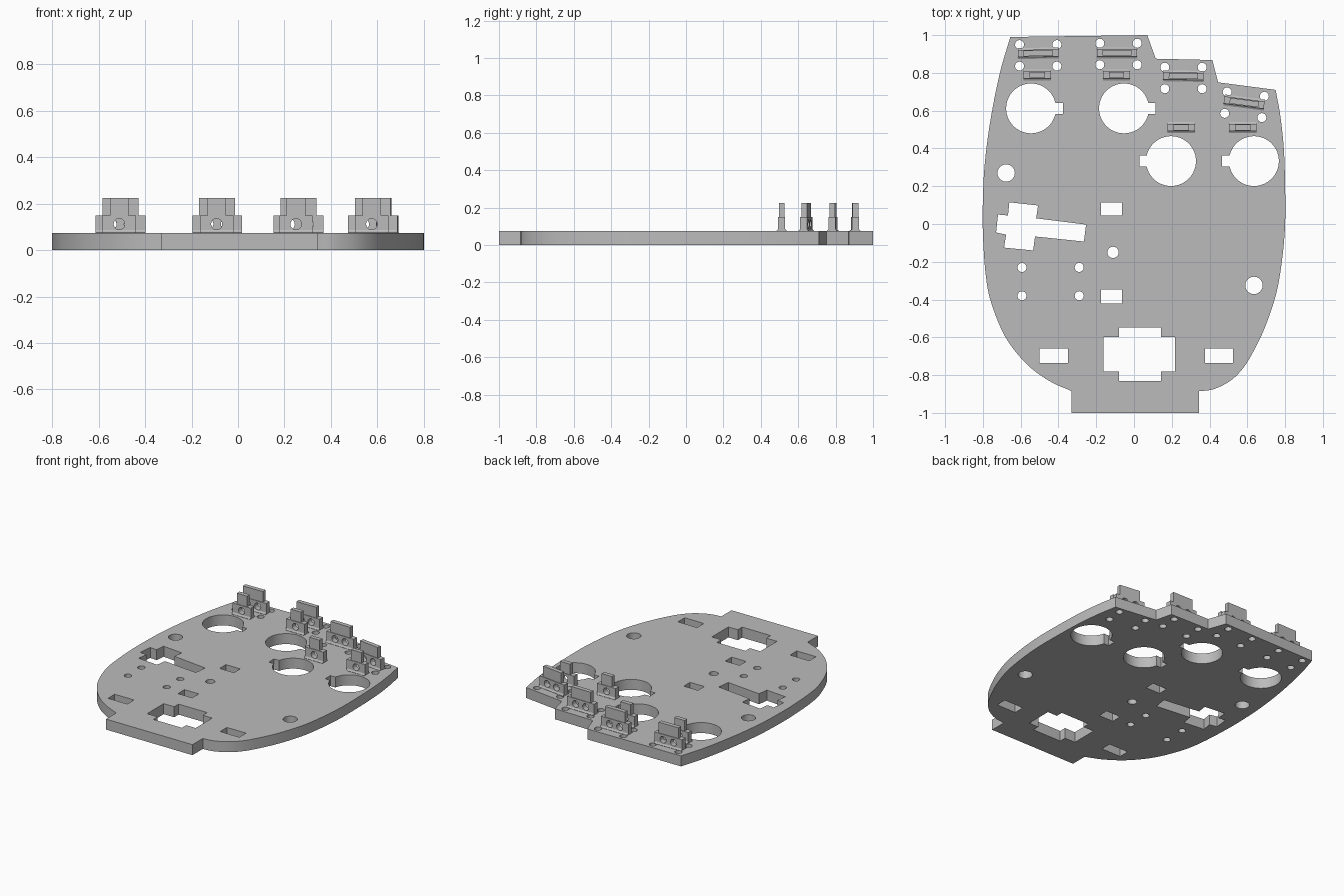
import bpy, bmesh, math
from mathutils import Vector, Matrix

cube = bpy.data.objects.get("Cube")
if cube:
    bpy.data.objects.remove(cube)

grey = bpy.data.materials.new("plain grey")
grey.use_nodes = True
colour = (0.5, 0.5, 0.5, 1)
grey.diffuse_color = colour
grey.node_tree.nodes["Principled BSDF"].inputs["Base Color"].default_value = colour

T = 0.074      # plate thickness
TOP = 0.225    # top of the brackets


def slab(name, loops, depth):
    """Flat sheet with holes, first loop is the outline, centred on its own z."""
    curve = bpy.data.curves.new(name, 'CURVE')
    curve.dimensions = '2D'
    curve.fill_mode = 'BOTH'
    curve.extrude = depth / 2
    for loop in loops:
        s = curve.splines.new('POLY')
        s.points.add(len(loop) - 1)
        for p, (x, y) in zip(s.points, loop):
            p.co = (x, y, 0, 1)
        s.use_cyclic_u = True
    temp = bpy.data.objects.new(name, curve)
    bpy.context.scene.collection.objects.link(temp)
    bpy.context.view_layer.update()
    mesh = bpy.data.meshes.new_from_object(temp.evaluated_get(
        bpy.context.evaluated_depsgraph_get()))
    bpy.data.objects.remove(temp)
    bm = bmesh.new()
    bm.from_mesh(mesh)
    bmesh.ops.remove_doubles(bm, verts=bm.verts, dist=1e-5)
    bmesh.ops.recalc_face_normals(bm, faces=bm.faces)
    bm.to_mesh(mesh)
    bm.free()
    return mesh


def place(name, mesh):
    mesh.name = name
    mesh.materials.clear()
    mesh.materials.append(grey)
    mesh.shade_smooth()
    mesh.set_sharp_from_angle(angle=math.radians(30))
    ob = bpy.data.objects.new(name, mesh)
    bpy.context.scene.collection.objects.link(ob)
    return ob


def smooth(pts, n=5):
    """Catmull-Rom curve through the points."""
    v = [Vector(p) for p in pts]
    v = [2 * v[0] - v[1]] + v + [2 * v[-1] - v[-2]]
    out = []
    for a, b, c, d in zip(v, v[1:], v[2:], v[3:]):
        for i in range(n):
            t = i / n
            out.append(0.5 * (2 * b + (c - a) * t + (2 * a - 5 * b + 4 * c - d) * t**2
                              + (3 * b - a - 3 * c + d) * t**3))
    return [tuple(p) for p in out] + [tuple(pts[-1])]


def circle(x, y, r, n=24):
    return [(x + r * math.cos(math.tau * i / n), y + r * math.sin(math.tau * i / n))
            for i in range(n)]


def rect(x0, x1, y0, y1):
    return [(x0, y0), (x1, y0), (x1, y1), (x0, y1)]


def keyed_hole(x, y, side, r=0.132, reach=0.168, half=0.029):
    """Round opening with a square notch on one side."""
    a = math.asin(half / r)
    arc = [a + (math.tau - 2 * a) * i / 48 for i in range(49)]
    pts = [(r * math.cos(t), r * math.sin(t)) for t in arc]
    pts += [(reach, -half), (reach, half)]
    return [(x + side * px, y + py) for px, py in pts]


# Plate outline
left = smooth([(-.655, .99), (-.71, .8), (-.76, .55), (-.79, .32), (-.80, .13),
               (-.80, -.05), (-.785, -.27), (-.755, -.42), (-.68, -.6),
               (-.57, -.74), (-.45, -.83), (-.33, -.885)])
right = smooth([(.345, -.885), (.42, -.875), (.51, -.83), (.58, -.76), (.64, -.66),
                (.70, -.53), (.755, -.36), (.785, -.18), (.80, 0), (.80, .2),
                (.793, .4), (.775, .57), (.75, .71)])
outline = left + [(-.33, -1), (.345, -1)] + right + [
    (.445, .75), (.415, .868), (.115, .875), (.07, 1)]

# Openings in the plate
holes = [keyed_hole(-.545, .612, 1), keyed_hole(-.053, .612, 1),
         keyed_hole(.196, .333, -1), keyed_hole(.635, .333, -1)]
holes += [circle(-.677, .27, .046), circle(.635, -.325, .046), circle(-.111, -.15, .03)]
holes += [circle(x, y, .024) for x in (-.593, -.29) for y in (-.23, -.38)]
holes += [rect(-.175, -.063, .045, .115), rect(-.175, -.063, -.42, -.347),
          rect(-.5, -.35, -.735, -.66), rect(.375, .525, -.735, -.66)]
# stepped rectangular opening
holes.append([(-.08, -.83), (.143, -.83), (.143, -.782), (.217, -.782), (.217, -.597),
              (.143, -.597), (.143, -.548), (-.08, -.548), (-.08, -.597),
              (-.162, -.597), (-.162, -.782), (-.08, -.782)])
# slanted motor opening
holes.append([(-.66, .115), (-.508, .098), (-.518, .03), (-.254, -.003), (-.265, -.093),
              (-.524, -.066), (-.534, -.14), (-.688, -.125), (-.677, -.056),
              (-.73, -.045), (-.72, .05), (-.667, .045)])
# screw holes around each large bracket: centre and tilt in degrees
screws = [(-.507, .893, 0), (-.082, .9, 0), (.262, .773, 0), (.585, .631, -6.5)]
for cx, cy, tilt in screws:
    turn = Matrix.Rotation(math.radians(tilt), 2)
    for sx in (-1, 1):
        for sy in (-1, 1):
            p = turn @ Vector((sx * .099, sy * .057))
            holes.append(circle(cx + p.x, cy + p.y, .024, 16))

plate = place("base_plate", slab("base_plate", [outline] + holes, T))
plate.location.z = T / 2


def bracket(name, x, y, tilt, half, upper, bores):
    """Stepped upright tab with bores and a flared foot."""
    z0, step = T - .004, .15
    low = [rect(-half, half, z0, step)] + [circle(b, .112, .024, 20) for b in bores]
    bm = bmesh.new()
    for loops, depth in ((low, .038), ([rect(-upper, upper, step, TOP)], .03)):
        mesh = slab(name, loops, depth)
        bm.from_mesh(mesh)
        bpy.data.meshes.remove(mesh)
    bmesh.ops.rotate(bm, verts=bm.verts, matrix=Matrix.Rotation(math.pi / 2, 3, 'X'))
    # concave flare along both long sides of the foot
    for s in (-1, 1):
        prof = [(.018, z0), (.029, z0), (.029, T + .002), (.022, T + .006), (.018, T + .014)]
        face = bm.faces.new([bm.verts.new((-half, s * py, pz)) for py, pz in prof])
        ext = bmesh.ops.extrude_face_region(bm, geom=[face], use_keep_orig=True)
        bmesh.ops.translate(bm, vec=(2 * half, 0, 0), verts=[
            g for g in ext["geom"] if isinstance(g, bmesh.types.BMVert)])
    bmesh.ops.recalc_face_normals(bm, faces=bm.faces)
    mesh = bpy.data.meshes.new(name)
    bm.to_mesh(mesh)
    bm.free()
    ob = place(name, mesh)
    ob.location = (x, y, 0)
    ob.rotation_euler.z = math.radians(tilt)


# Four large brackets at the back edge, four small ones in front of them
large = [(-.507, .904, 1), (-.09, .906, 0), (.261, .783, -1), (.583, .643, -7.5)]
small = [(-.512, .79), (-.092, .79), (.25, .511), (.576, .511)]
for i, (x, y, tilt) in enumerate(large, 1):
    bracket(f"large_bracket_{i}", x, y, tilt, .107, .077, (-.04, .04))
for i, (x, y) in enumerate(small, 1):
    bracket(f"small_bracket_{i}", x, y, 0, .072, .04, (0,))
